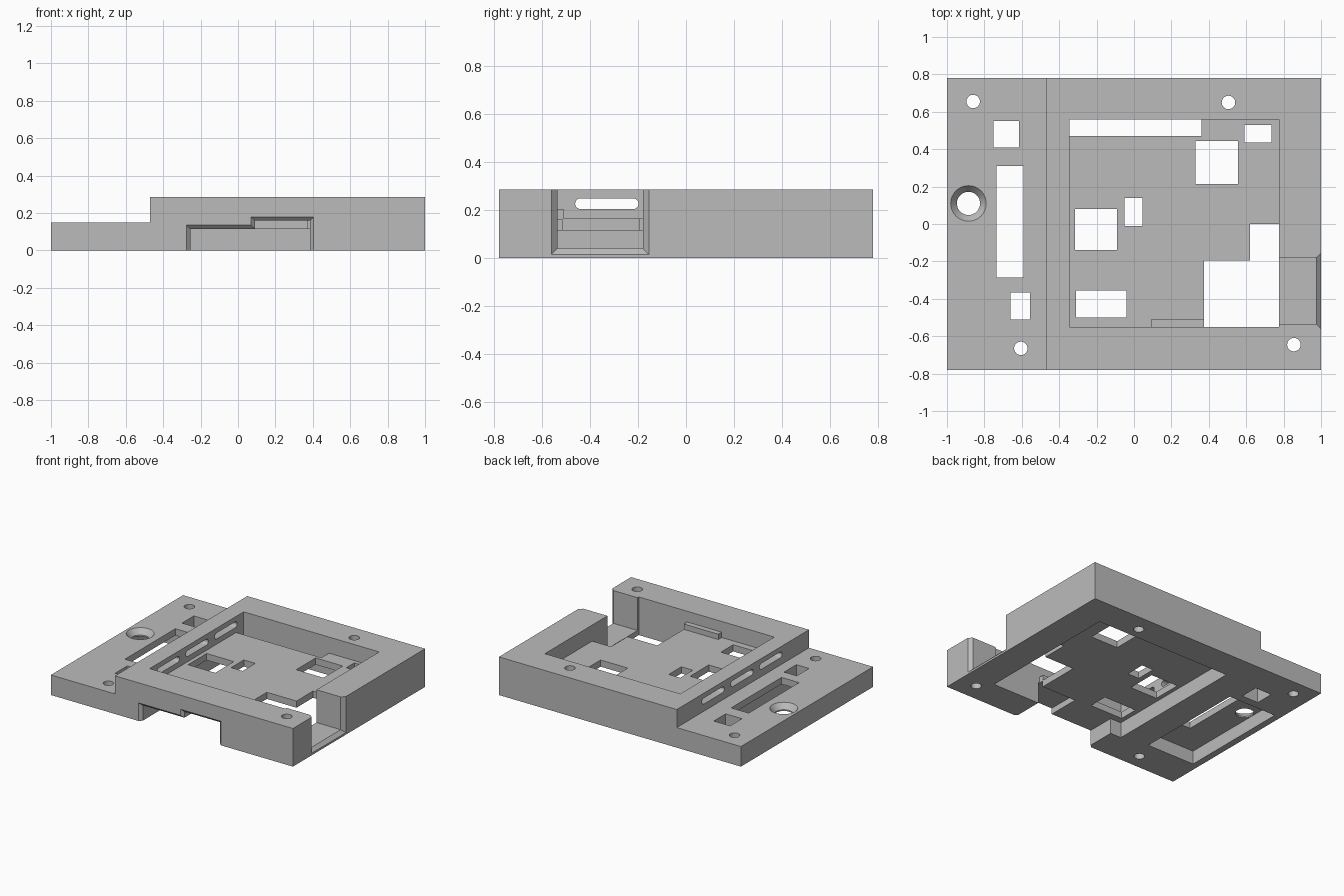
import bpy, bmesh
from math import cos, sin, pi, radians

if "Cube" in bpy.data.objects:
    bpy.data.objects.remove(bpy.data.objects["Cube"], do_unlink=True)

grey = bpy.data.materials.new("matte_grey")
grey.use_nodes = True
colour = (0.5, 0.5, 0.5, 1)
grey.diffuse_color = colour
grey.node_tree.nodes["Principled BSDF"].inputs["Base Color"].default_value = colour


def loft(name, start, end):
    """Closed solid between two matching outlines."""
    bm = bmesh.new()
    a = [bm.verts.new(p) for p in start]
    b = [bm.verts.new(p) for p in end]
    bm.faces.new(a)
    bm.faces.new(b)
    for i in range(len(a)):
        j = (i + 1) % len(a)
        bm.faces.new((a[i], a[j], b[j], b[i]))
    bmesh.ops.recalc_face_normals(bm, faces=bm.faces)
    mesh = bpy.data.meshes.new(name)
    bm.to_mesh(mesh)
    bm.free()
    mesh.materials.append(grey)
    obj = bpy.data.objects.new(name, mesh)
    bpy.context.collection.objects.link(obj)
    return obj


def along_x(pts, x):
    return [(x, u, v) for u, v in pts]


def along_y(pts, y):
    return [(u, y, v) for u, v in pts]


def along_z(pts, z):
    return [(u, v, z) for u, v in pts]


def rect(u0, u1, v0, v1):
    return [(u0, v0), (u1, v0), (u1, v1), (u0, v1)]


def circle(cx, cy, r, n=32):
    return [(cx + r * cos(2 * pi * i / n), cy + r * sin(2 * pi * i / n)) for i in range(n)]


def capsule(cx, cy, half, r, n=10):
    arc = [-pi / 2 + pi * i / n for i in range(n + 1)]
    right = [(cx + half - r + r * cos(t), cy + r * sin(t)) for t in arc]
    return right + [(2 * cx - u, 2 * cy - v) for u, v in right]


# Stepped main body
step = [(-1, 0), (1, 0), (1, 0.285), (-0.47, 0.285), (-0.47, 0.15), (-1, 0.15)]
body = loft("stepped_case", along_y(step, -0.78), along_y(step, 0.78))


def cut(name, start, end):
    cutter = loft(name, start, end)
    cutter.hide_render = True
    mod = body.modifiers.new(name, "BOOLEAN")
    mod.operation = "DIFFERENCE"
    mod.solver = "EXACT"
    mod.object = cutter
    bpy.context.view_layer.update()
    graph = bpy.context.evaluated_depsgraph_get()
    result = bpy.data.meshes.new_from_object(body.evaluated_get(graph))
    body.modifiers.clear()
    body.data = result
    bpy.data.objects.remove(cutter, do_unlink=True)


def cut_z(name, pts, z0, z1):
    cut(name, along_z(pts, z0), along_z(pts, z1))


# Upper pocket, leaving a small raised bar along the front wall
L, R, F, B = -0.345, 0.775, -0.55, 0.56
cut_z("pocket_top", rect(L, R, F, B), 0.205, 0.4)
cut_z("pocket_floor", [(L, F), (0.09, F), (0.09, -0.51), (0.38, -0.51),
                       (0.38, F), (R, F), (R, B), (L, B)], 0.165, 0.25)

# Undersides of the pocket and of the low shelf
cut_z("pocket_underside", rect(L, R, F, B), -0.1, 0.115)
cut_z("shelf_underside", rect(-0.95, -0.555, -0.51, 0.35), -0.1, 0.1)

# Windows through the pocket floor
for w in [(L, 0.36, 0.47, B), (0.33, 0.555, 0.215, 0.445), (0.59, 0.735, 0.435, 0.53),
          (-0.05, 0.045, -0.01, 0.14), (-0.315, -0.09, -0.14, 0.08),
          (-0.31, -0.04, -0.5, -0.355), (0.375, R, F, -0.195), (0.62, R, -0.25, 0)]:
    cut_z("floor_window", rect(*w), 0.05, 0.25)

# Windows through the shelf
for w in [(-0.735, -0.59, -0.285, 0.31), (-0.75, -0.615, 0.41, 0.55),
          (-0.66, -0.555, -0.51, -0.365)]:
    cut_z("shelf_window", rect(*w), -0.1, 0.3)

# Screw holes and the countersunk hole
for x, y in [(-0.86, 0.655), (0.505, 0.65), (-0.605, -0.665), (0.855, -0.645)]:
    cut_z("screw_hole", circle(x, y, 0.036), -0.1, 0.4)
cut_z("dish_hole", circle(-0.885, 0.11, 0.062), -0.1, 0.3)
cut("dish_cone", along_z(circle(-0.885, 0.11, 0.062), 0.11),
    along_z(circle(-0.885, 0.11, 0.12), 0.18))

# Rounded vents in the wall above the shelf
for y in (-0.33, 0.01, 0.35):
    vent = capsule(y, 0.226, 0.132, 0.022)
    cut("vent", along_x(vent, -0.6), along_x(vent, -0.3))


# Stepped opening under the front wall, flared at the outside
def front_outline(g):
    return [(-0.255 - g, -0.1), (0.385 + g, -0.1), (0.385 + g, 0.16 + g),
            (0.09 - g, 0.16 + g), (0.09 - g, 0.115 + g), (-0.255 - g, 0.115 + g)]


cut("front_opening", along_y(front_outline(0), -0.9), along_y(front_outline(0), -0.515))
cut("front_flare", along_y(front_outline(0), -0.76), along_y(front_outline(0.04), -0.8))


# Side notch, flared at the outside
def notch_outline(g):
    return rect(-0.535 - g, -0.18 + g, 0.04 - g, 0.4)


cut("side_notch", along_x(notch_outline(0), 0.7), along_x(notch_outline(0), 1.1))
cut("side_flare", along_x(notch_outline(0), 0.975), along_x(notch_outline(0.05), 1.025))

# Smooth the round holes, keep every corner crisp
bpy.ops.object.select_all(action="DESELECT")
body.select_set(True)
bpy.context.view_layer.objects.active = body
bpy.ops.object.shade_smooth_by_angle(angle=radians(25))
